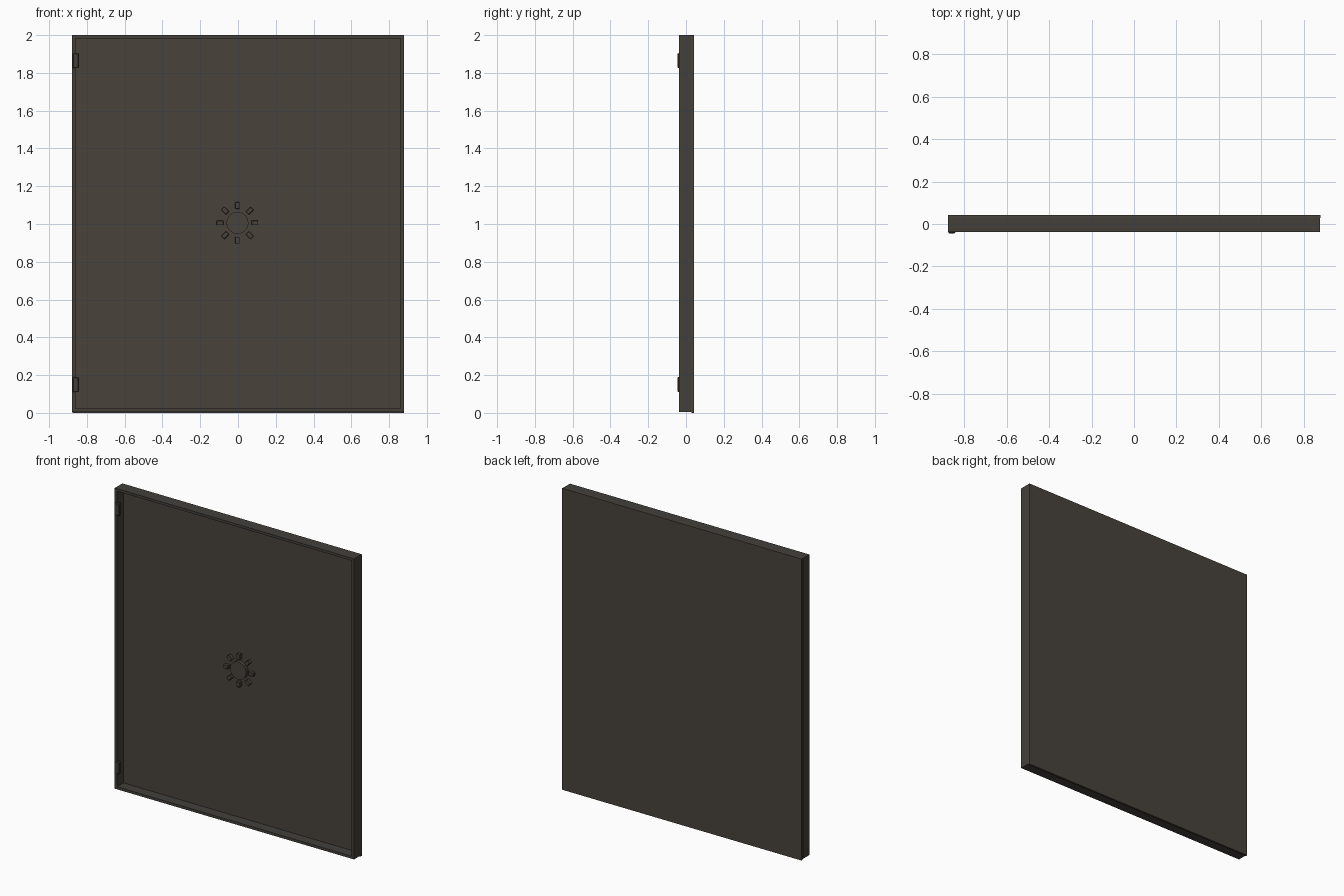
import bpy
from math import cos, sin, pi
from mathutils import Matrix

if "Cube" in bpy.data.objects:
    bpy.data.objects.remove(bpy.data.objects["Cube"])


def material(name, rgb):
    m = bpy.data.materials.new(name)
    m.use_nodes = True
    m.diffuse_color = (*rgb, 1)
    m.node_tree.nodes["Principled BSDF"].inputs["Base Color"].default_value = (*rgb, 1)
    return m


bronze = material("dark bronze", (0.066, 0.054, 0.043))
iron = material("dark iron", (0.056, 0.051, 0.043))


def box(name, lo, hi, mat, bevel=0):
    bpy.ops.mesh.primitive_cube_add(size=1)
    ob = bpy.context.object
    ob.name = name
    size = [b - a for a, b in zip(lo, hi)]
    mid = [(a + b) / 2 for a, b in zip(lo, hi)]
    ob.data.transform(Matrix.Translation(mid) @ Matrix.Diagonal((*size, 1)))
    ob.data.materials.append(mat)
    if bevel:
        mod = ob.modifiers.new("bevel", "BEVEL")
        mod.width = bevel
    return ob


X, FRONT, BACK, PANEL = 0.878, -0.038, 0.042, 0.029
BOTTOM, TOP, RIM = 0.006, 2.0, 0.017

# Back sheet
box("back_panel", (-X + 0.001, PANEL, 0), (X + 0.001, BACK, TOP), bronze)

# Raised rim around the sheet
for side, s in (("left", 1), ("right", -1)):
    xs = sorted((s * X, s * (X - RIM)))
    box(side + "_rim", (xs[0], FRONT, BOTTOM), (xs[1], PANEL, TOP), iron)
for name, z in (("bottom_rim", BOTTOM), ("top_rim", TOP - RIM)):
    box(name, (-X + RIM, FRONT, z), (X - RIM, PANEL, z + RIM), iron)

# Hinge plates on the right edge
for name, z in (("lower_hinge", 0.15), ("upper_hinge", 1.865)):
    box(name, (-X + 0.003, FRONT - 0.006, z - 0.04),
        (-X + 0.036, FRONT + 0.016, z + 0.04), iron, 0.004)

# Round knob with eight surrounding studs
CX, CZ, DEPTH = -0.003, 1.006, 0.024
bpy.ops.mesh.primitive_cylinder_add(
    vertices=32, radius=0.058, depth=DEPTH,
    location=(CX, PANEL - DEPTH / 2, CZ), rotation=(pi / 2, 0, 0))
knob = bpy.context.object
knob.name = "knob"
knob.data.materials.append(bronze)
bpy.ops.object.shade_smooth_by_angle()

for i in range(8):
    a = i * pi / 4
    stud = box("stud_%d" % (i + 1), (-0.018, -DEPTH, -0.012), (0.018, 0, 0.012), bronze, 0.002)
    stud.location = (CX + 0.092 * cos(a), PANEL, CZ + 0.092 * sin(a))
    stud.rotation_euler = (0, -a, 0)
